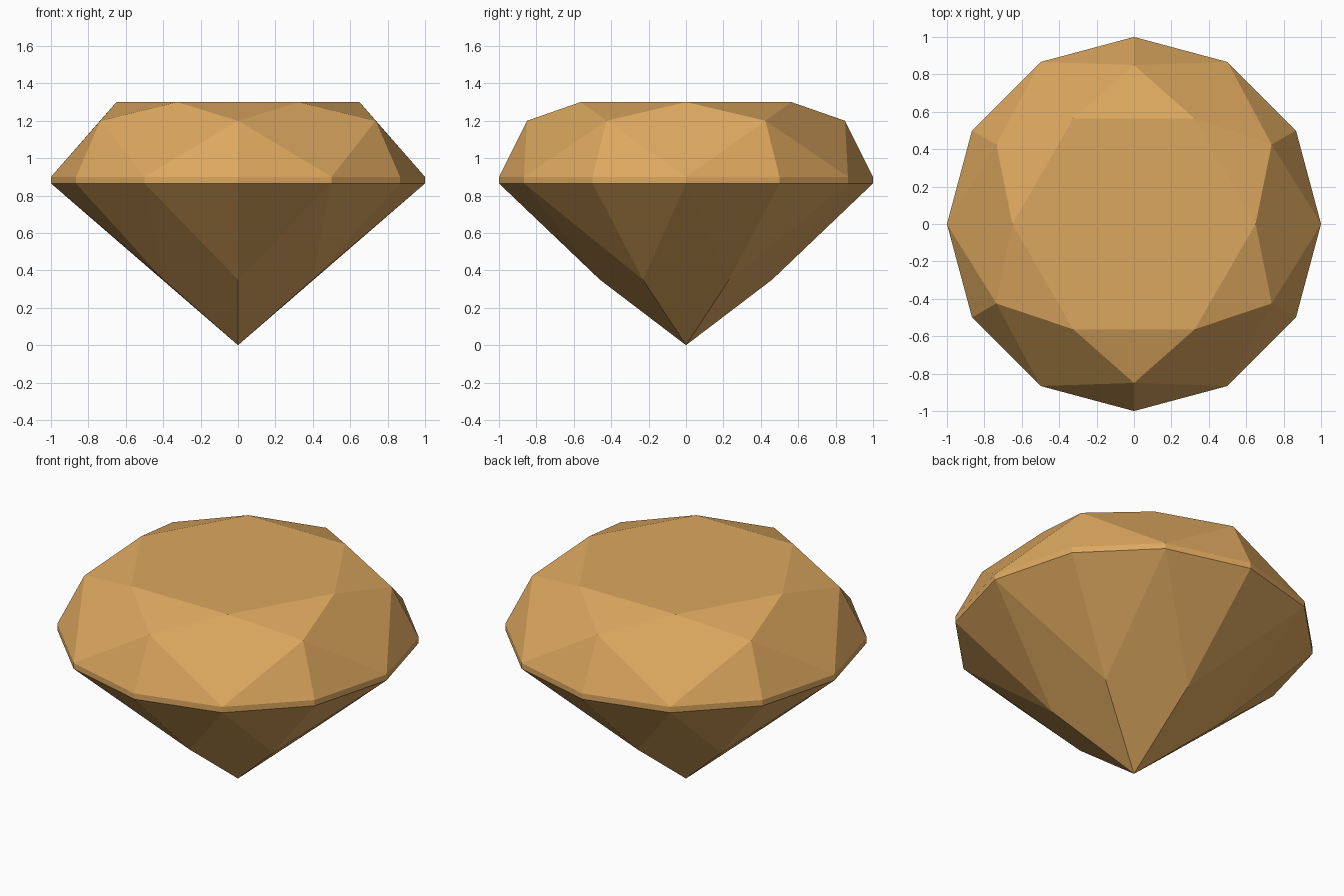
import bpy
import bmesh
from math import cos, sin, radians

cube = bpy.data.objects.get("Cube")
if cube:
    bpy.data.objects.remove(cube, do_unlink=True)

# Single amber colour
amber = bpy.data.materials.new("amber")
amber.use_nodes = True
colour = (0.72, 0.39, 0.115, 1)
amber.diffuse_color = colour
amber.node_tree.nodes["Principled BSDF"].inputs["Base Color"].default_value = colour

bm = bmesh.new()


def ring(count, radius, z, start=0):
    """Evenly spaced vertices around the z axis."""
    angles = [radians(start + 360 * i / count) for i in range(count)]
    return [bm.verts.new((radius * cos(a), radius * sin(a), z)) for a in angles]


# Rings of corners, from the flat table down to the point
table = ring(6, 0.65, 1.3)
crown = ring(6, 0.85, 1.2, 30)
girdle_top = ring(12, 1, 0.9)
girdle_low = ring(12, 1, 0.865)
pavilion = ring(6, 0.46, 0.35, 30)
point = bm.verts.new((0, 0, 0))

bm.faces.new(table)

# Facets of each sixth of the stone
for i in range(6):
    n, g = (i + 1) % 6, 2 * i
    mid, end = g + 1, (g + 2) % 12
    # star and kite facets of the crown
    bm.faces.new((table[i], crown[i], table[n]))
    bm.faces.new((table[i], crown[i - 1], girdle_top[g], crown[i]))
    # kite facets of the pavilion
    bm.faces.new((point, pavilion[i], girdle_low[g], pavilion[i - 1]))
    # paired triangles above and below the girdle, and the girdle band
    for a, b in ((g, mid), (mid, end)):
        bm.faces.new((crown[i], girdle_top[a], girdle_top[b]))
        bm.faces.new((pavilion[i], girdle_low[b], girdle_low[a]))
        bm.faces.new((girdle_low[a], girdle_low[b], girdle_top[b], girdle_top[a]))

bmesh.ops.recalc_face_normals(bm, faces=bm.faces)
mesh = bpy.data.meshes.new("cut_gem")
bm.to_mesh(mesh)
bm.free()
mesh.materials.append(amber)
gem = bpy.data.objects.new("cut_gem", mesh)
bpy.context.collection.objects.link(gem)
